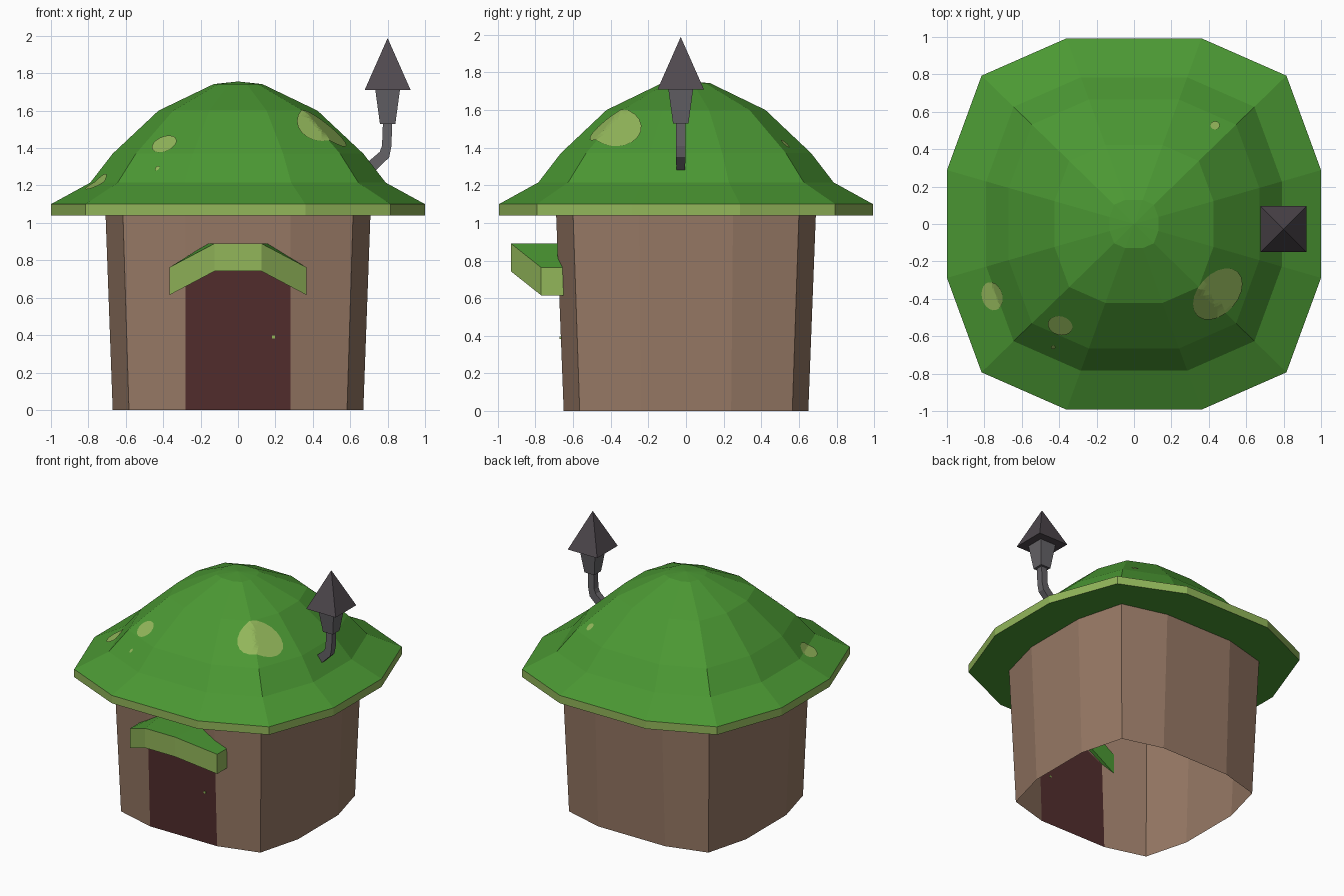
import bpy, bmesh, math
from mathutils import Vector
from mathutils.bvhtree import BVHTree

if "Cube" in bpy.data.objects:
    bpy.data.objects.remove(bpy.data.objects["Cube"])


def mat(name, rgb):
    m = bpy.data.materials.new(name)
    lin = [(c / 255 / 12.92 if c < 11 else ((c / 255 + 0.055) / 1.055) ** 2.4) for c in rgb]
    m.diffuse_color = (*lin, 1)
    m.use_nodes = True
    m.node_tree.nodes["Principled BSDF"].inputs["Base Color"].default_value = m.diffuse_color
    return m


GREEN = mat("roof_green", (75, 152, 51))
LIGHT = mat("light_green", (146, 182, 90))
WALL = mat("wall_brown", (151, 121, 101))
DOOR = mat("door_maroon", (83, 45, 45))
PIPE = mat("pipe_grey", (101, 99, 103))
CAP = mat("cap_dark_grey", (80, 73, 79))


def make(name, verts, faces, mats, rule=None, recalc=True):
    """Mesh object from points and faces; rule(index, face) picks the material slot."""
    me = bpy.data.meshes.new(name)
    me.from_pydata([tuple(v) for v in verts], [], faces)
    if recalc:
        bm = bmesh.new()
        bm.from_mesh(me)
        bmesh.ops.recalc_face_normals(bm, faces=bm.faces)
        bm.to_mesh(me)
        bm.free()
    for m in mats:
        me.materials.append(m)
    if rule:
        for p in me.polygons:
            p.material_index = rule(p)
    ob = bpy.data.objects.new(name, me)
    bpy.context.collection.objects.link(ob)
    return ob


def ring12(z, w, d, cx, cy, sx, sy):
    """Squarish twelve-sided ring, counter-clockwise."""
    return [(x, y, z) for x, y in [
        (w, -sy), (w, sy), (cx, cy), (sx, d), (-sx, d), (-cx, cy),
        (-w, sy), (-w, -sy), (-cx, -cy), (-sx, -d), (sx, -d), (cx, -cy)]]


def bands(n, rows):
    return [(r * n + i, r * n + (i + 1) % n, (r + 1) * n + (i + 1) % n, (r + 1) * n + i)
            for r in range(rows - 1) for i in range(n)]


# Roof: scaled rings, flat underside, light rim
profile = [(1.04, 1.0), (1.10, 1.0), (1.215, 0.79), (1.37, 0.67), (1.60, 0.425), (1.742, 0.13)]
rv = [p for z, s in profile
      for p in ring12(z, s, 0.993 * s, 0.815 * s, 0.793 * s, 0.36 * s, 0.288 * s)]
n = len(rv)
rv.append((0, 0, 1.756))
rf = bands(12, len(profile)) + [tuple(range(11, -1, -1))]
rf += [(n - 12 + i, n - 12 + (i + 1) % 12, n) for i in range(12)]
roof = make("roof", rv, rf, [GREEN, LIGHT],
            lambda p: 1 if 1.05 < p.center.z < 1.09 else 0)

# Walls: open shell, door arch cut into the front face
wv = ring12(0, 0.67, 0.65, 0.583, 0.565, 0.28, 0.24) \
    + ring12(1.04, 0.708, 0.69, 0.615, 0.6, 0.28, 0.25)


def wall_y(z):
    return -0.65 - 0.04 * z / 1.04


wf = [f for i, f in enumerate(bands(12, 2)) if i != 9]
arch = [(-0.28, 0.665), (-0.125, 0.745), (0.125, 0.745), (0.28, 0.665)]
wv += [(x, wall_y(z), z) for x, z in arch]
wf += [(9, 10, 27, 26, 25, 24), (24, 25, 26, 27, 22, 21)]
make("walls", wv, wf, [WALL, DOOR],
     lambda p: 1 if p.index == len(wf) - 2 else 0, recalc=False)

# Door knob
ky = wall_y(0.39)
kv = [(0.19 + sx * 0.007, ky + dy, 0.39 + sz * 0.007)
      for dy in (0.002, -0.006) for sx, sz in [(-1, -1), (1, -1), (1, 1), (-1, 1)]]
make("door_knob", kv, bands(4, 2) + [(0, 1, 2, 3), (4, 5, 6, 7)], [LIGHT])

# Door canopy: bent slab, front and ends light
front = [(-0.365, -0.77, 0.615), (-0.125, -0.93, 0.742), (0.125, -0.93, 0.742), (0.365, -0.77, 0.615)]
back = [(-0.365, -0.65, 0.615), (-0.16, -0.65, 0.742), (0.16, -0.65, 0.742), (0.365, -0.65, 0.615)]
loop = front + back[::-1]
cv = loop + [(x, y, z + 0.148) for x, y, z in loop]
cf = bands(8, 2)
for o in (0, 8):
    cf += [(o + i, o + i + 1, o + 6 - i, o + 7 - i) for i in range(3)]
make("door_canopy", cv, cf, [GREEN, LIGHT],
     lambda p: 1 if p.index in (0, 1, 2, 3, 7) else 0)

# Roof spots: thin ellipses laid onto the roof surface
tree = BVHTree.FromPolygons([Vector(v) for v in rv], rf)


def spot(name, cx, cy, a, b, deg, seg=20, rows=8):
    t = math.radians(deg)

    def drop(u, v):
        x = cx + u * math.cos(t) - v * math.sin(t)
        y = cy + u * math.sin(t) + v * math.cos(t)
        loc, nor, _, _ = tree.ray_cast(Vector((x, y, 3)), Vector((0, 0, -1)))
        if nor.z < 0:
            nor = -nor
        return loc + nor * 0.006

    vs = [drop(a * r / rows * math.cos(2 * math.pi * i / seg), b * r / rows * math.sin(2 * math.pi * i / seg))
          for r in range(1, rows + 1) for i in range(seg)]
    fs = [f[::-1] for f in bands(seg, rows)]
    vs.append(drop(0, 0))
    fs += [(i, (i + 1) % seg, len(vs) - 1) for i in range(seg)]
    ob = make(name, vs, fs, [LIGHT])
    if sum(p.normal.z for p in ob.data.polygons) < 0:
        ob.data.flip_normals()


spot("large_spot", 0.445, -0.372, 0.158, 0.105, 48)
spot("front_spot", -0.393, -0.54, 0.067, 0.05, -15)
spot("left_spot", -0.755, -0.385, 0.077, 0.056, 105)
spot("back_spot", 0.432, 0.524, 0.025, 0.022, 0)
spot("tiny_spot", -0.43, -0.655, 0.012, 0.01, 0, 10, 2)


def square_stack(name, rings, m):
    """Closed square tube through rings of (x, z, half width, slope of section)."""
    vs = [(x + sx * h, -0.028 + sy * h, z + sx * h * k)
          for x, z, h, k in rings for sx, sy in [(-1, -1), (1, -1), (1, 1), (-1, 1)]]
    top = len(vs) - 4
    return make(name, vs, bands(4, len(rings)) + [(0, 1, 2, 3), tuple(range(top, top + 4))], [m])


# Chimney: bent pipe, flared collar, pyramid cap
square_stack("chimney_pipe", [(0.68, 1.27, 0.022, -1.1), (0.783, 1.365, 0.025, -0.6),
                              (0.795, 1.41, 0.025, -0.1), (0.8, 1.54, 0.025, 0)], PIPE)
square_stack("chimney_collar", [(0.8, 1.528, 0.041, 0), (0.8, 1.712, 0.066, 0)], PIPE)
pv = [(0.8 + sx * 0.123, -0.028 + sy * 0.123, 1.71) for sx, sy in [(-1, -1), (1, -1), (1, 1), (-1, 1)]]
pv.append((0.8, -0.028, 1.988))
make("chimney_cap", pv, [(0, 1, 2, 3)] + [(i, (i + 1) % 4, 4) for i in range(4)], [CAP])
